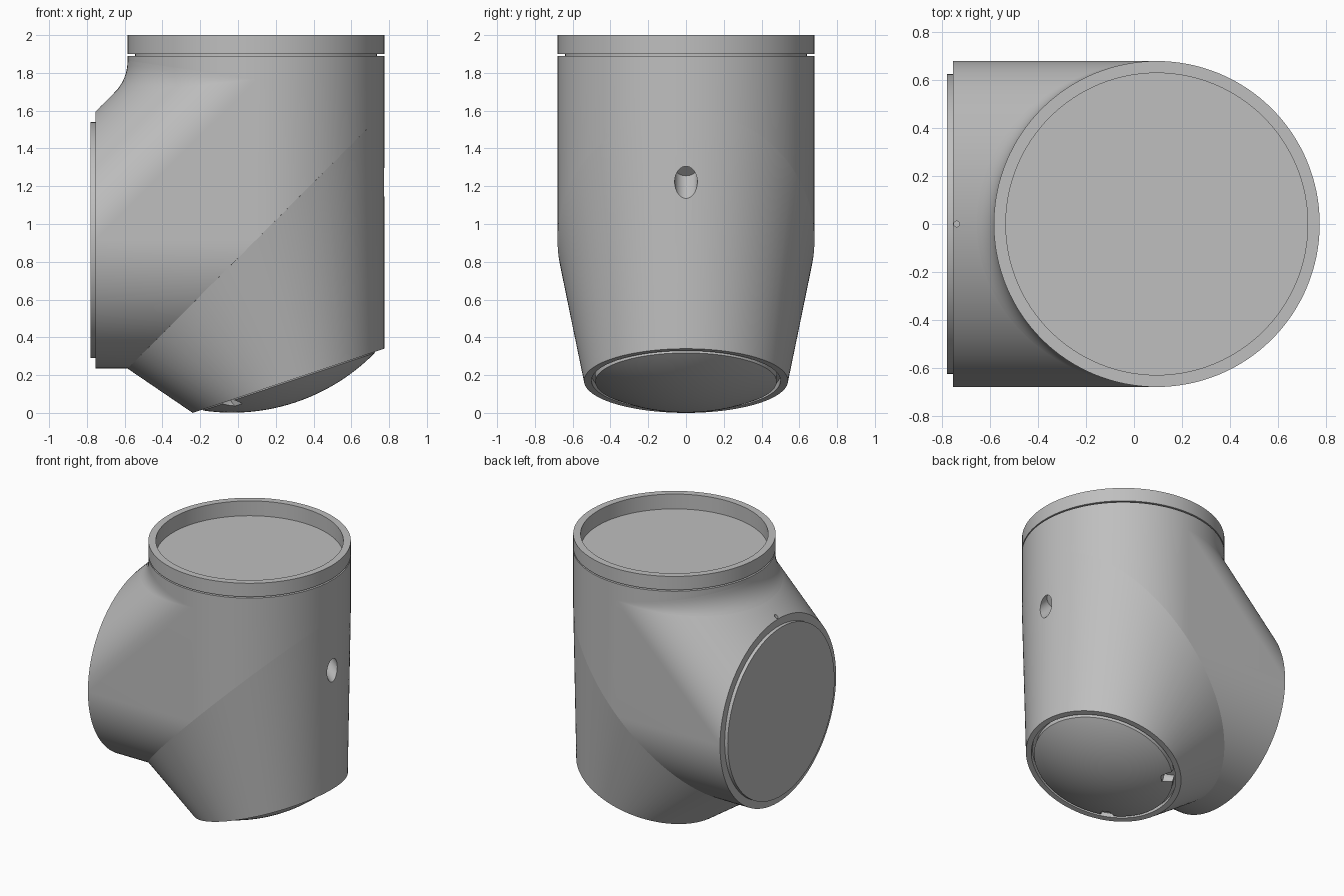
import bpy, bmesh
from math import sin, cos, pi, atan2, sqrt, radians
from mathutils import Matrix, Vector

if "Cube" in bpy.data.objects:
    bpy.data.objects.remove(bpy.data.objects["Cube"], do_unlink=True)

N = 128                      # sides of every round
R = 0.68                     # tube radius
AX, AZ = 0.095, 0.915        # vertical tube axis (x) and side tube axis (z)
SIDE_X, BEND_Z = -0.755, 1.765
TILT = Matrix.Translation((0.2675, 0, 0.17)) @ Matrix.Rotation(-atan2(0.34, 1.015), 4, 'Y')

grey = bpy.data.materials.new("plain grey")
grey.use_nodes = True
GREY = (0.52, 0.52, 0.52, 1)
grey.diffuse_color = GREY
grey.node_tree.nodes["Principled BSDF"].inputs["Base Color"].default_value = GREY


def finish(name, bm):
    bmesh.ops.recalc_face_normals(bm, faces=bm.faces[:])
    mesh = bpy.data.meshes.new(name)
    bm.to_mesh(mesh)
    bm.free()
    mesh.materials.append(grey)
    ob = bpy.data.objects.new(name, mesh)
    bpy.context.collection.objects.link(ob)
    return ob


def activate(ob):
    bpy.ops.object.select_all(action='DESELECT')
    ob.select_set(True)
    bpy.context.view_layer.objects.active = ob


def smooth(ob):
    activate(ob)
    bpy.ops.object.shade_smooth_by_angle(angle=radians(25))


def ring(fn):
    return [Vector(fn(cos(2 * pi * i / N), sin(2 * pi * i / N))) for i in range(N)]


def hull(name, *rings):
    bm = bmesh.new()
    for points in rings:
        for p in points:
            bm.verts.new(p)
    out = bmesh.ops.convex_hull(bm, input=bm.verts[:])
    spare = [g for g in out["geom_interior"] if isinstance(g, bmesh.types.BMVert)]
    bmesh.ops.delete(bm, geom=spare, context='VERTS')
    bmesh.ops.dissolve_limit(bm, angle_limit=0.0005, verts=bm.verts[:], edges=bm.edges[:])
    return finish(name, bm)


def lathe(name, profile, matrix):
    bm = bmesh.new()
    verts = [bm.verts.new((r, 0, z)) for r, z in profile]
    edges = [bm.edges.new(pair) for pair in zip(verts, verts[1:])]
    bmesh.ops.spin(bm, geom=verts + edges, cent=(0, 0, 0), axis=(0, 0, 1),
                   angle=2 * pi, steps=N)
    bmesh.ops.remove_doubles(bm, verts=bm.verts[:], dist=0.0001)
    bmesh.ops.transform(bm, matrix=matrix, verts=bm.verts[:])
    return finish(name, bm)


def drill(radius, start, end):
    axis = Vector(end) - Vector(start)
    place = Matrix.Translation(start) @ axis.to_track_quat('Z', 'Y').to_matrix().to_4x4()
    length = axis.length
    return lathe("cutter", [(0, 0), (radius, 0), (radius, length), (0, length)], place)


def cut(ob, cutters):
    for cutter in cutters:
        mod = ob.modifiers.new("cut", 'BOOLEAN')
        mod.operation, mod.solver, mod.object = 'DIFFERENCE', 'EXACT', cutter
        activate(ob)
        bpy.ops.object.modifier_apply(modifier=mod.name)


# Rings shared by the body pieces; the two tubes meet on a 45 degree mitre
side_ring = ring(lambda c, s: (SIDE_X, R * s, AZ + R * c))
bend_ring = ring(lambda c, s: (AX + R * c, R * s, BEND_Z))
mitre_ring = ring(lambda c, s: (AX + R * c, R * s, AZ + R * c))
foot_ring = [TILT @ p for p in ring(lambda c, s: (0.535 * c, 0.54 * s, 0))]

# Elbow body and tapered lower body
elbow = hull("elbow_body", side_ring, bend_ring, mitre_ring)
lower = hull("lower_body", mitre_ring, foot_ring)

# Neck with groove, collar and recessed floor
neck = lathe("neck_collar", [(R, BEND_Z), (R, 1.89), (0.64, 1.89), (0.64, 1.9), (R, 1.9),
                             (R, 2), (0.63, 2), (0.63, 1.89), (0, 1.89)],
             Matrix.Translation((AX, 0, 0)))

# Fillet blending the sloped shoulder into the neck
bm = bmesh.new()
rows = []
for i in range(N // 2 + 1):
    a = pi / 2 + 2 * pi * i / N
    corner = Vector((AX + R * cos(a), R * sin(a), BEND_Z))
    t = 0.1 * max(-cos(a), 0.001)
    high = corner + Vector((0, 0, t))
    low = corner - Vector((1, 0, 1)).normalized() * t
    rows.append([bm.verts.new(high * (1 - u) ** 2 + corner * 2 * u * (1 - u) + low * u * u)
                 for u in (k / 8 for k in range(9))])
for one, two in zip(rows, rows[1:]):
    for k in range(8):
        bm.faces.new((one[k], one[k + 1], two[k + 1], two[k]))
fillet = finish("shoulder_fillet", bm)
# face the fillet outward
if sum((p.normal.x - p.normal.z * 0.1) * p.area for p in fillet.data.polygons) > 0:
    fillet.data.flip_normals()

# Flat disc closing the side opening
plate = drill(0.625, (-0.78, 0, AZ), (SIDE_X + 0.01, 0, AZ))
plate.name = "side_disc"

# Domed bottom cap, set in a shallow recess with a thin gap
BALL = 1.06
dome = lathe("bottom_dome", [(0, 0.04), (0.48, 0.04)] +
             [(r, 0.94 - sqrt(BALL ** 2 - r * r)) for r in (0.48 * (1 - k / 24) for k in range(25))],
             TILT)
recess = drill(0.5, TILT @ Vector((0, 0, -0.1)), TILT @ Vector((0, 0, 0.035)))

# Slanted hole in the tall wall, edge notches in the dome, and a tiny index slot
slant = Vector((-1, 0, 1)).normalized()
mouth = Vector((AX + R, 0, 1.22))
hole = drill(0.06, mouth - slant * 0.2, mouth + slant * 0.11)
notches = []
for side in (-1, 1):
    out = Vector((-1, side, 0)).normalized()
    notches.append(drill(0.045, TILT @ (out * 0.41), TILT @ (out * 0.5)))
slot = drill(0.012, (-0.74, 0, 1.55), (-0.74, 0, 1.7))

cut(lower, [recess, hole])
cut(dome, notches)
cut(elbow, [slot])
for cutter in [recess, hole, slot] + notches:
    bpy.data.objects.remove(cutter, do_unlink=True)

for part in (elbow, lower, neck, fillet, plate, dome):
    smooth(part)
bpy.ops.object.select_all(action='DESELECT')
